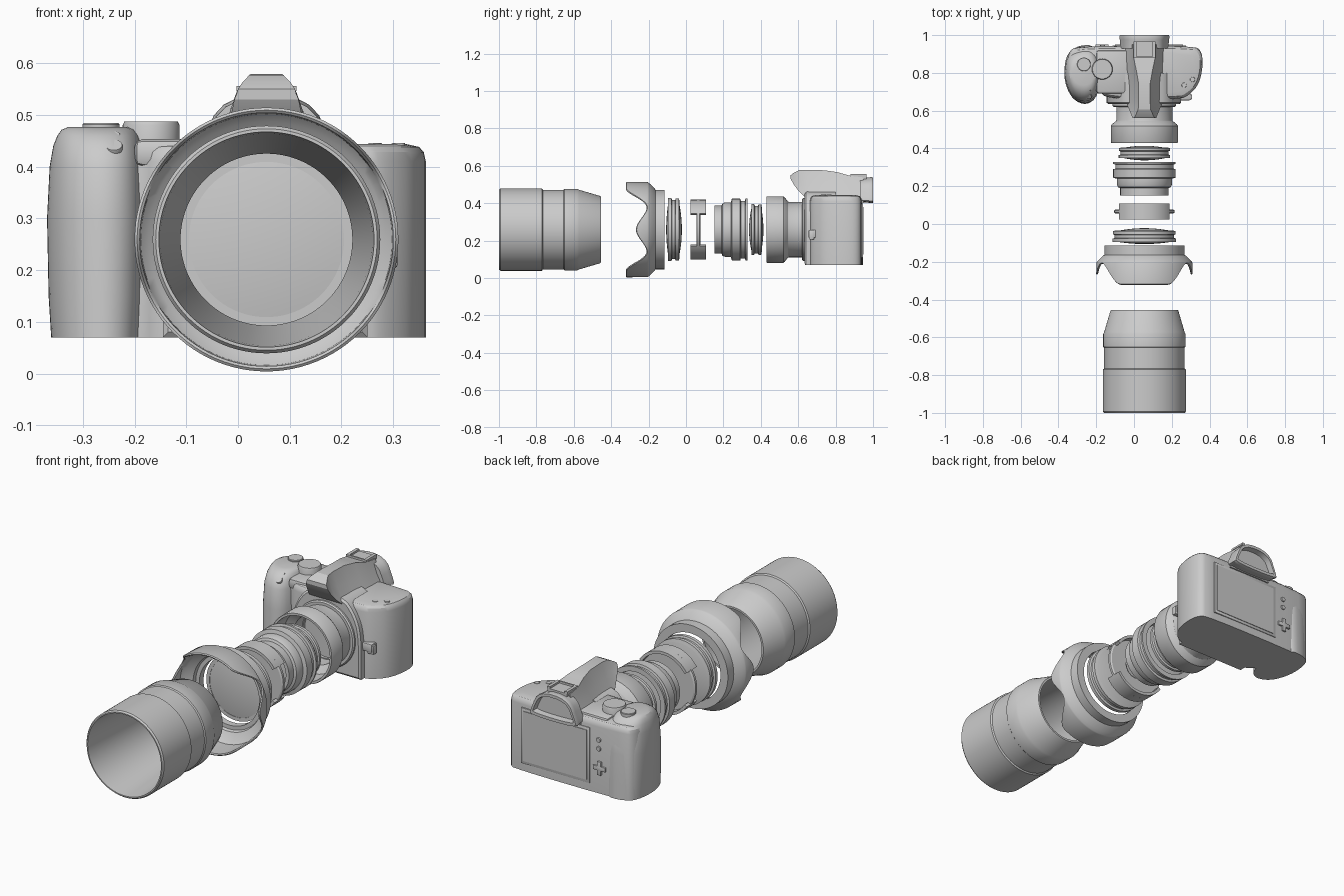
import bpy, bmesh
from math import sin, cos, pi, radians, degrees, acos
from mathutils import Vector, Matrix

if "Cube" in bpy.data.objects:
    bpy.data.objects.remove(bpy.data.objects["Cube"])

CX, CZ = 0.055, 0.259   # optical axis
SEG = 96


def finish(bm, name, smooth=30):
    bmesh.ops.remove_doubles(bm, verts=bm.verts, dist=1e-5)
    bmesh.ops.recalc_face_normals(bm, faces=bm.faces)
    me = bpy.data.meshes.new(name)
    bm.to_mesh(me)
    bm.free()
    ob = bpy.data.objects.new(name, me)
    bpy.context.collection.objects.link(ob)
    bpy.context.view_layer.objects.active = ob
    ob.select_set(True)
    bpy.ops.object.shade_smooth_by_angle(angle=radians(smooth))
    ob.select_set(False)
    return ob


def skin(name, rings, caps=True, wrap=False, smooth=30):
    """Bridge equal-length closed rings of points."""
    bm = bmesh.new()
    vr = [[bm.verts.new(p) for p in r] for r in rings]
    pairs = list(zip(vr, vr[1:])) + ([(vr[-1], vr[0])] if wrap else [])
    for a, b in pairs:
        for i in range(len(a)):
            j = (i + 1) % len(a)
            bm.faces.new((a[i], a[j], b[j], b[i]))
    if caps and not wrap:
        bm.faces.new(vr[0])
        bm.faces.new(vr[-1])
    return finish(bm, name, smooth)


def revolve(name, prof, wrap=True):
    """Turn (y, radius) points about the optical axis; prof may depend on the angle."""
    f = prof if callable(prof) else (lambda t: prof)
    cols = [f(2 * pi * k / SEG) for k in range(SEG)]
    rings = [[(CX + cols[k][i][1] * sin(2 * pi * k / SEG), cols[k][i][0],
               CZ + cols[k][i][1] * cos(2 * pi * k / SEG)) for k in range(SEG)]
             for i in range(len(cols[0]))]
    return skin(name, rings, caps=False, wrap=wrap)


def chaikin(pts, n=2):
    for _ in range(n):
        out = []
        for i, p in enumerate(pts):
            a, b = Vector(p), Vector(pts[(i + 1) % len(pts)])
            out += [a.lerp(b, .25), a.lerp(b, .75)]
        pts = out
    return pts


def inset(pts, ix, iy):
    xs, ys = [p[0] for p in pts], [p[1] for p in pts]
    cx, cy = (min(xs) + max(xs)) / 2, (min(ys) + max(ys)) / 2
    sx, sy = 1 - 2 * ix / (max(xs) - min(xs)), 1 - 2 * iy / (max(ys) - min(ys))
    return [(cx + (p[0] - cx) * sx, cy + (p[1] - cy) * sy) for p in pts]


def stack_z(name, outline, levels):
    return skin(name, [[(x, y, z) for x, y in inset(outline, ix, iy)] for z, ix, iy in levels])


def stack_y(name, outline, levels):
    return skin(name, [[(x, y, z) for x, z in inset(outline, i, i)] for y, i in levels])


def box(name, lo, hi, bev=0.0):
    bm = bmesh.new()
    bmesh.ops.create_cube(bm, size=1)
    lo, hi = Vector(lo), Vector(hi)
    for v in bm.verts:
        v.co = Vector([(lo[i] + hi[i]) / 2 + v.co[i] * (hi[i] - lo[i]) for i in range(3)])
    if bev:
        bmesh.ops.bevel(bm, geom=bm.edges[:], offset=bev, segments=2, affect='EDGES', profile=.5)
    return finish(bm, name)


def knob(name, loc, r, h, tilt=0):
    """Cylinder with a chamfered top, standing on loc."""
    m = Matrix.Translation(loc) @ Matrix.Rotation(radians(tilt), 4, 'X')
    circ = lambda rr, z: [m @ Vector((rr * cos(2 * pi * k / 40), rr * sin(2 * pi * k / 40), z)) for k in range(40)]
    return skin(name, [circ(r, 0), circ(r, h * .88), circ(r * .94, h)])


def lens(name, y0, y1, r, bulge0, bulge1, n=8):
    """Biconvex glass with rim between y0 and y1."""
    front = [(y0 - bulge0 * (1 - (i / n) ** 2), r * i / n) for i in range(n + 1)]
    back = [(y1 + bulge1 * (1 - (i / n) ** 2), r * i / n) for i in range(n, -1, -1)]
    return revolve(name, front + back, wrap=False)


# --- front barrel, an open tapered tube ---
revolve("front_barrel", [(-1, .208), (-1, .214), (-.992, .22), (-.77, .22), (-.765, .213),
        (-.655, .213), (-.65, .218), (-.582, .218), (-.572, .213), (-.46, .18), (-.455, .176),
        (-.455, .166), (-.56, .175), (-.97, .205)])

# --- petal hood ---
def hood(t):
    a = degrees(acos(min(1, abs(cos(t)))))
    ss = lambda u: u * u * (3 - 2 * u)
    if a < 30:
        e = -.32
    elif a < 62:
        e = -.32 + .112 * ss((a - 30) / 32)
    else:
        e = -.208 - .058 * ss((a - 62) / 28)
    return [(-.115, .212), (-.163, .212), (-.168, .22), (-.188, .24), (-.2, .251), (-.206, .254),
            (e + .002, .255), (e - .002, .25), (e + .002, .245), (-.202, .243), (-.185, .228),
            (-.165, .195), (-.15, .19), (-.15, .17), (-.115, .17)]
revolve("petal_hood", hood)

# --- front lens group ---
revolve("front_lens_ring", [(-.095, .15), (-.095, .168), (-.078, .168), (-.072, .152), (-.06, .152),
        (-.055, .166), (-.038, .166), (-.034, .15)])
lens("front_lens", -.092, -.04, .158, .014, .018)

# --- aperture unit: thin disc with upper and lower arc blocks ---
revolve("aperture_disc", [(.055, .06), (.055, .152), (.06, .16), (.072, .16), (.077, .152), (.077, .06)])
for s, nm in ((1, "upper"), (-1, "lower")):
    rings = []
    for k in range(25):
        t = radians(-57 + 114 * k / 24)
        rings.append([(CX + r * sin(t), y, CZ + s * r * cos(t))
                      for y, r in ((.025, .145), (.025, .16), (.108, .16), (.108, .145))])
    skin(nm + "_aperture_block", rings)
revolve("aperture_iris", [(.062, .05), (.062, .12), (.07, .12), (.07, .05)])

# --- middle barrel with its glass ---
revolve("middle_barrel", [(.152, .11), (.152, .128), (.19, .128), (.195, .14), (.21, .146), (.24, .146),
        (.245, .165), (.29, .165), (.293, .154), (.315, .154), (.318, .166), (.328, .166), (.328, .14),
        (.25, .125), (.2, .11)])
lens("middle_front_lens", .168, .18, .115, .008, 0)
lens("middle_rear_lens", .29, .305, .138, 0, .01)

# --- rear lens group ---
revolve("rear_lens_ring", [(.35, .12), (.35, .136), (.364, .136), (.37, .122), (.382, .122), (.388, .135),
        (.402, .135), (.405, .12)])
lens("rear_lens", .353, .4, .127, .016, .014)

# --- lens mount barrel, hollow in front ---
revolve("mount_barrel", [(.43, .165), (.43, .176), (.434, .178), (.52, .178), (.528, .172), (.545, .15),
        (.55, .148), (.64, .148), (.64, .125), (.55, .125), (.52, .16)])
revolve("mount_plate", [(.62, .12), (.62, .162), (.626, .168), (.66, .168), (.66, .12)])

# --- camera body ---
body = chaikin([(-.30, .943), (.31, .943), (.357, .92), (.366, .84), (.345, .74), (.29, .68), (.24, .66),
                (-.14, .66), (-.19, .71), (-.3, .72), (-.355, .8), (-.35, .91)])
stack_z("camera_body", body, [(.07, 0, 0), (.41, 0, 0), (.428, .004, .004), (.438, .013, .013), (.444, .04, .035)])
grip = chaikin([(-.19, .67), (-.25, .628), (-.325, .655), (-.362, .73), (-.372, .81), (-.355, .91),
                (-.29, .947), (-.2, .947), (-.165, .82)])
stack_z("hand_grip", grip, [(.07, .008, 0), (.15, .003, .002), (.3, 0, .006), (.4, .005, .014), (.44, .012, .032),
                            (.46, .02, .055), (.471, .028, .075), (.476, .04, .1)])
surround = chaikin([(-.145, .07), (-.145, .07), (.05, .07), (.25, .07), (.25, .07), (.25, .3), (.215, .4),
                    (.15, .47), (-.04, .47), (-.105, .4), (-.145, .3)])
stack_y("lens_surround", surround, [(.634, .01), (.642, 0), (.8, 0)])
box("left_shoulder", (-.2, .69, .4), (-.02, .92, .453), .015)

# --- viewfinder housing: sections are y, half top, top z, half bottom, bottom z ---
sections = [(.56, .055, .55, .062, .53), (.575, .047, .562, .068, .502), (.605, .033, .577, .08, .462),
            (.65, .03, .579, .10, .42), (.74, .03, .576, .115, .4), (.81, .042, .566, .12, .4),
            (.88, .057, .546, .122, .4), (.95, .06, .538, .122, .4)]
skin("viewfinder_housing", [[(CX - b, y, zb), (CX - (a + .35 * (b - a)), y, zt - .45 * (zt - zb)), (CX - a, y, zt),
                             (CX + a, y, zt), (CX + (a + .35 * (b - a)), y, zt - .45 * (zt - zb)), (CX + b, y, zb)]
                            for y, a, zt, b, zb in sections], smooth=20)
eyepiece = chaikin([(-.08, .4), (.19, .4), (.185, .43), (.14, .54), (-.03, .54), (-.075, .43)])
stack_y("eyepiece_frame", eyepiece, [(.93, .006), (.975, .003), (.99, 0), (1, .003), (1, .018), (.97, .022)])

# --- hot shoe ---
box("hot_shoe_base", (.0, .88, .53), (.11, .965, .546))
for s in (-1, 1):
    box("hot_shoe_rail", (CX + s * .05 - .008, .88, .546), (CX + s * .05 + .008, .965, .556))
box("hot_shoe_stop", (.005, .88, .546), (.105, .888, .556))

# --- dials and buttons ---
knob("mode_dial", (-.168, .82, .43), .055, .057)
knob("control_dial", (-.265, .845, .46), .036, .024)
knob("shutter_button", (-.24, .688, .425), .017, .022, 40)
knob("small_button", (-.236, .712, .452), .008, .014, 40)
for x, y in ((.265, .735), (.31, .765)):
    knob("shoulder_button", (x, y, .434), .013, .012)
box("release_block", (.23, .655, .215), (.3, .7, .258), .006)
box("release_tab", (.27, .66, .205), (.308, .685, .25), .004)

# --- rear screen and controls ---
box("screen_frame", (-.115, .935, .11), (.275, .946, .395), .002)
box("screen_panel", (-.1, .94, .125), (.26, .949, .38))
box("pad_horizontal", (-.205, .935, .19), (-.135, .95, .212), .002)
box("pad_vertical", (-.181, .935, .166), (-.159, .95, .236), .002)
for z in (.3, .345):
    knob("rear_button", (-.165, .935, z), .012, .013, -90)
